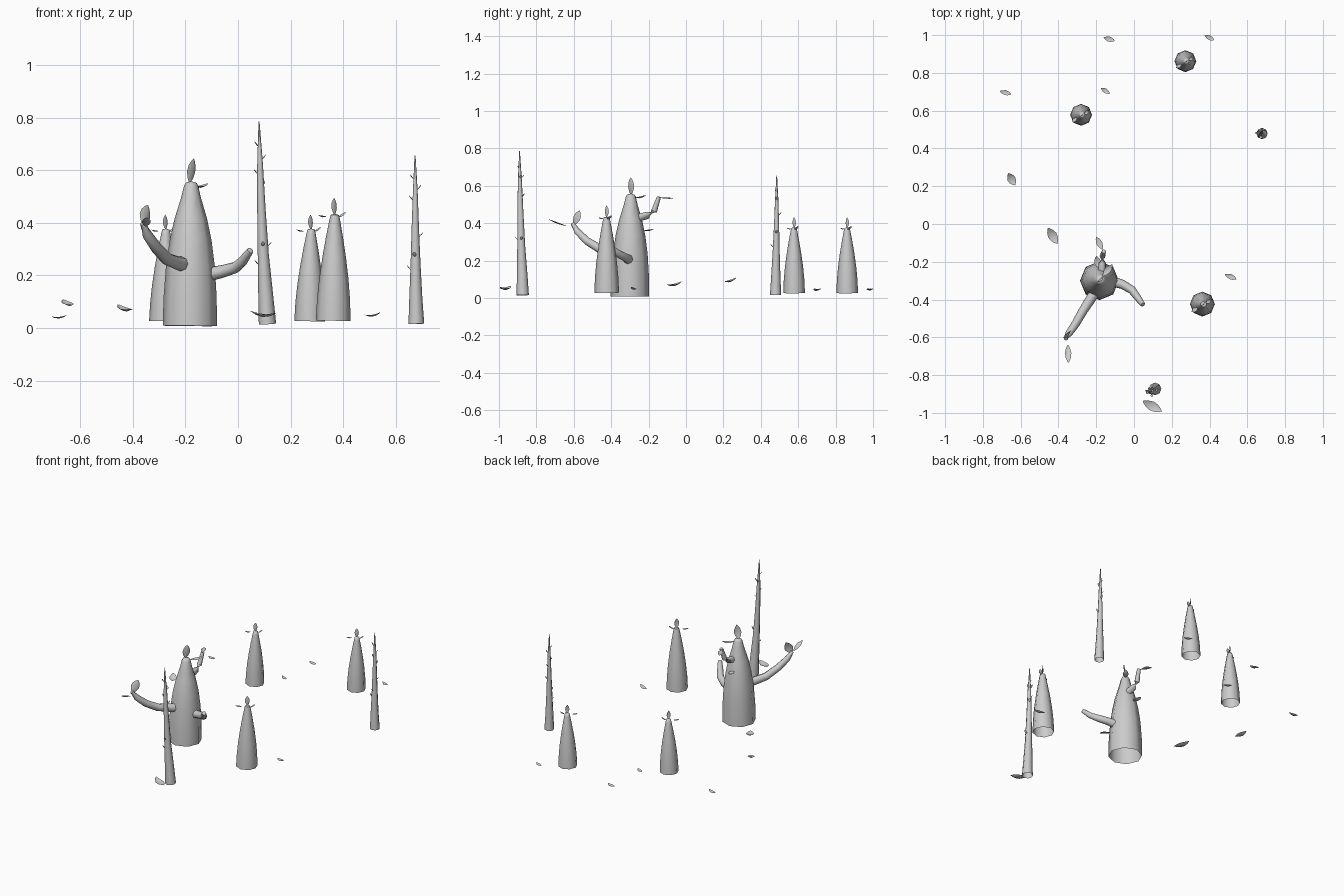
import bpy, bmesh, math
from mathutils import Vector

if "Cube" in bpy.data.objects:
    bpy.data.objects.remove(bpy.data.objects["Cube"])


def finish(name, bm, angle=60):
    me = bpy.data.meshes.new(name)
    bm.to_mesh(me)
    bm.free()
    ob = bpy.data.objects.new(name, me)
    bpy.context.collection.objects.link(ob)
    bpy.ops.object.select_all(action='DESELECT')
    bpy.context.view_layer.objects.active = ob
    ob.select_set(True)
    bpy.ops.object.shade_smooth_by_angle(angle=math.radians(angle))
    return ob


def tube(name, path, radii, sides=8, cap_height=0.3):
    """Loft rings along a path; open at the base, domed at the tip."""
    bm = bmesh.new()
    pts = [Vector(p) for p in path]
    rings = []
    for i, (p, r) in enumerate(zip(pts, radii)):
        t = (pts[min(i + 1, len(pts) - 1)] - pts[max(i - 1, 0)]).normalized()
        ref = Vector((0, 1, 0)) if abs(t.z) > 0.8 else Vector((0, 0, 1))
        u = ref.cross(t).normalized()
        v = t.cross(u)
        rings.append([bm.verts.new(p + r * (math.cos(a) * u + math.sin(a) * v))
                      for a in (2 * math.pi * k / sides for k in range(sides))])
    for a, b in zip(rings, rings[1:]):
        for k in range(sides):
            j = (k + 1) % sides
            bm.faces.new((a[k], a[j], b[j], b[k]))
    tip = bm.verts.new(pts[-1] + t * radii[-1] * cap_height)
    for k in range(sides):
        bm.faces.new((rings[-1][k], rings[-1][(k + 1) % sides], tip))
    return finish(name, bm)


def trunk(name, base, top, radius, profile):
    """Tapering trunk from base to top; profile = (height share, radius share)."""
    b, t = Vector(base), Vector(top)
    return tube(name, [b.lerp(t, h) for h, _ in profile], [radius * r for _, r in profile])


def leaf(name, base, tip, width, sag=0.15, side=None, cup=0.2):
    """Thin cupped leaf blade from base to tip."""
    bm = bmesh.new()
    b, t = Vector(base), Vector(tip)
    axis = t - b
    s = Vector(side) if side else Vector((0, 0, 1)).cross(axis)
    s -= s.project(axis)
    s.normalize()
    n = axis.cross(s).normalized()
    rows = []
    for h, w in ((0, .12), (.2, .65), (.45, 1), (.7, .85), (.88, .45), (1, .03)):
        c = b + axis * h - n * sag * axis.length * 4 * h * (1 - h)
        rows.append([bm.verts.new(c + s * k * w * width / 2 + n * abs(k) * w * width * cup)
                     for k in (-1, 0, 1)])
    for p, q in zip(rows, rows[1:]):
        for k in (0, 1):
            bm.faces.new((p[k], p[k + 1], q[k + 1], q[k]))
    return finish(name, bm)


# Big central stump, leaning a little
stump = ((0, 1), (.2, .98), (.42, .9), (.6, .77), (.75, .6), (.9, .36), (.98, .26), (1, .2))
trunk("main_stump", (-.183, -.30, .008), (-.178, -.295, .552), .103, stump)

# Three branches on the stump
tube("left_branch",
     [(-.19, -.33, .24), (-.225, -.39, .245), (-.27, -.46, .262), (-.31, -.53, .305),
      (-.345, -.58, .355), (-.362, -.607, .398)],
     [.03, .027, .024, .022, .019, .011])
tube("right_branch",
     [(-.13, -.30, .2), (-.06, -.32, .215), (-.01, -.35, .23), (.018, -.388, .255), (.047, -.427, .295)],
     [.028, .024, .022, .019, .013])
tube("back_branch",
     [(-.17, -.27, .425), (-.168, -.205, .442), (-.167, -.17, .465), (-.16, -.145, .54)],
     [.022, .019, .016, .011])

# Leaves on the stump and its branches
diag = (1, 1, 0)
leaf("stump_top_leaf", (-.183, -.295, .55), (-.168, -.296, .645), .045, .06, diag)
leaf("stump_side_leaf", (-.165, -.275, .54), (-.115, -.215, .55), .035)
leaf("stump_back_leaf", (-.185, -.235, .365), (-.2, -.17, .37), .035)
leaf("left_branch_leaf_up", (-.36, -.603, .39), (-.342, -.568, .468), .055, .08, diag)
leaf("left_branch_leaf_out", (-.35, -.64, .385), (-.347, -.735, .42), .034, .05)
leaf("back_branch_leaf", (-.167, -.135, .535), (-.2, -.068, .532), .032, .04)

# Three small stumps, each with a crown of leaves
small = ((0, 1), (.2, .95), (.4, .84), (.6, .68), (.8, .48), (.95, .31), (1, .24))
for i, (x, y, z, h, r) in enumerate(((-.28, .578, .026, .348, .058),
                                     (.272, .862, .026, .348, .058),
                                     (.362, -.424, .028, .402, .066))):
    k = r / .058
    top = Vector((x + .006, y - .001, z + h))
    trunk(f"small_stump_{i + 1}", (x, y, z), top, r, small)
    leaf(f"small_stump_top_leaf_{i + 1}", top, top + Vector((-.002, 0, .057)) * k, .026 * k, .05, diag)
    leaf(f"small_stump_right_leaf_{i + 1}", top + Vector((.012, .005, -.008)) * k,
         top + Vector((.036, .022, .01)) * k, .02 * k)
    leaf(f"small_stump_left_leaf_{i + 1}", top + Vector((-.027, -.015, -.005)) * k,
         top + Vector((-.055, -.035, 0)) * k, .02 * k)

# Two tall thin trunks with short thorns: (height, angle in degrees)
tall = (
    ("tall_trunk_front",
     [(.112, -.873, .015), (.105, -.876, .13), (.096, -.881, .28), (.089, -.885, .45),
      (.084, -.888, .62), (.08, -.89, .785)],
     [.033, .028, .021, .016, .011, .002],
     ((.69, 200), (.585, 170), (.64, 20), (.31, 5), (.24, 190), (.54, 60), (.64, 100), (.31, 270))),
    ("tall_trunk_back",
     [(.678, .479, .016), (.676, .48, .11), (.675, .482, .24), (.674, .484, .38),
      (.674, .485, .52), (.673, .485, .655)],
     [.03, .025, .019, .014, .009, .002],
     ((.565, 190), (.485, 170), (.525, 10), (.345, 0), (.22, 180), (.44, 80), (.27, 260))),
)
for name, path, radii, thorns in tall:
    tube(name, path, radii)
    for j, (z, deg) in enumerate(thorns):
        i = next(i for i in range(len(path) - 1) if path[i + 1][2] >= z)
        f = (z - path[i][2]) / (path[i + 1][2] - path[i][2])
        c = Vector(path[i]).lerp(Vector(path[i + 1]), f)
        r = radii[i] + (radii[i + 1] - radii[i]) * f
        d = Vector((math.cos(math.radians(deg)), math.sin(math.radians(deg)), 0))
        leaf(f"{name}_thorn_{j + 1}", c + d * r * .8, c + d * (r + .014) + Vector((0, 0, .02)), .014, .1)

# Curled leaves lying around: base, tip, width
for i, (b, t, w) in enumerate((
        ((-.16, .987, .05), (-.102, .97, .05), .028),
        ((.375, .998, .05), (.425, .974, .05), .024),
        ((-.71, .703, .044), (-.65, .687, .05), .026),
        ((-.175, .72, .05), (-.128, .69, .05), .024),
        ((-.665, .268, .108), (-.63, .205, .088), .045),
        ((-.455, -.022, .088), (-.405, -.105, .072), .05),
        ((.482, -.267, .05), (.542, -.292, .06), .028),
        ((.048, -.938, .064), (.147, -.992, .058), .05))):
    leaf(f"fallen_leaf_{i + 1}", b, t, w, .17)
